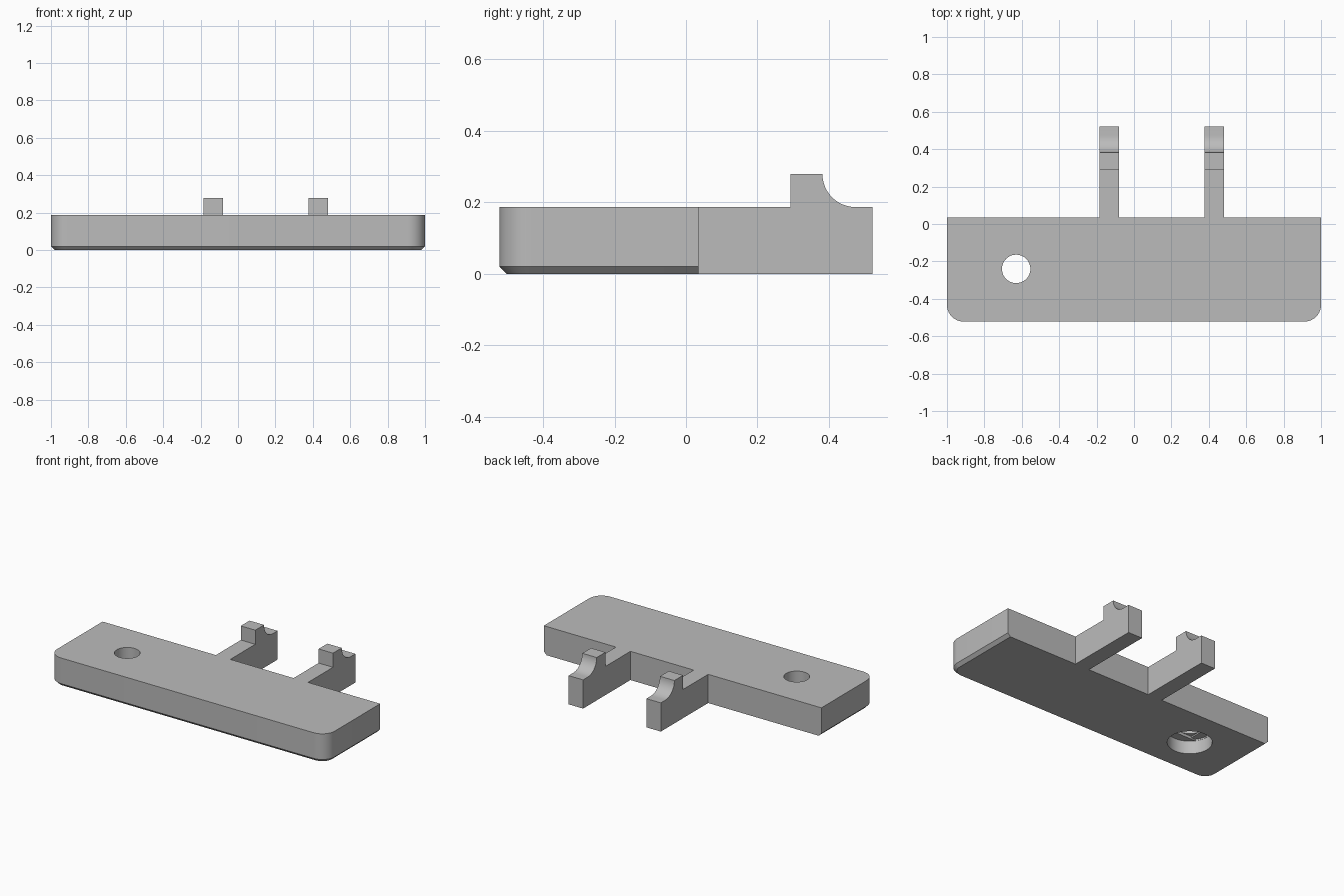
import bpy, bmesh
from math import cos, sin, pi, radians

default = bpy.data.objects.get("Cube")
if default:
    bpy.data.objects.remove(default, do_unlink=True)

# Single material
grey = bpy.data.materials.new("plain_grey")
grey.use_nodes = True
colour = (0.5, 0.5, 0.5, 1)
grey.diffuse_color = colour
grey.node_tree.nodes["Principled BSDF"].inputs["Base Color"].default_value = colour

FRONT, BACK, END = -0.522, 0.035, 0.522
HEIGHT, CORNER, CHAMFER = 0.187, 0.09, 0.02
HOLE_X, HOLE_Y, HOLE_R, BORE_R = -0.63, -0.24, 0.077, 0.133


def loft(name, rings):
    """Closed solid skinned through matching rings of points."""
    bm = bmesh.new()
    loops = [[bm.verts.new(p) for p in ring] for ring in rings]
    for a, b in zip(loops, loops[1:]):
        for i in range(len(a)):
            j = (i + 1) % len(a)
            bm.faces.new((a[i], a[j], b[j], b[i]))
    bm.faces.new(loops[0])
    bm.faces.new(loops[-1])
    bmesh.ops.recalc_face_normals(bm, faces=bm.faces)
    mesh = bpy.data.meshes.new(name)
    bm.to_mesh(mesh)
    bm.free()
    mesh.materials.append(grey)
    obj = bpy.data.objects.new(name, mesh)
    bpy.context.collection.objects.link(obj)
    return obj


def plate_ring(inset, z, steps=10):
    """Plate outline with rounded front corners and a straight back."""
    r, x = CORNER - inset, 1 - CORNER
    pts = [(-1 + inset, BACK, z)]
    for side, start in ((-1, pi), (1, 1.5 * pi)):
        for i in range(steps + 1):
            a = start + i * pi / 2 / steps
            pts.append((side * x + r * cos(a), FRONT + CORNER + r * sin(a), z))
    return pts + [(1 - inset, BACK, z)]


def round_ring(r, z, limit=1, steps=48):
    """Circle around the hole axis, optionally flattened in y."""
    return [(HOLE_X + r * cos(i * 2 * pi / steps),
             HOLE_Y + max(-limit, min(limit, r * sin(i * 2 * pi / steps))), z)
            for i in range(steps)]


def square_ring(z):
    return [(HOLE_X + sx * HOLE_R, HOLE_Y + sy * HOLE_R, z)
            for sx, sy in ((-1, -1), (1, -1), (1, 1), (-1, 1))]


# Base plate, chamfered below at the front and sides
plate = loft("base_plate", [plate_ring(CHAMFER, 0), plate_ring(0, CHAMFER),
                            plate_ring(0, HEIGHT)])

# Screw hole with a wider bore underneath and small stepped ledges
cutters = [
    loft("bore_cutter", [round_ring(BORE_R, z) for z in (-0.1, 0.085)]),
    loft("slot_cutter", [round_ring(BORE_R - 0.001, z, HOLE_R) for z in (0.03, 0.094)]),
    loft("square_cutter", [square_ring(z) for z in (0.02, 0.103)]),
    loft("hole_cutter", [round_ring(HOLE_R - 0.001, z) for z in (-0.2, 0.4)]),
]
for cutter in cutters:
    cutter.hide_render = True
    mod = plate.modifiers.new(cutter.name, "BOOLEAN")
    mod.operation, mod.solver, mod.object = "DIFFERENCE", "EXACT", cutter
bpy.context.view_layer.objects.active = plate
for cutter in cutters:
    bpy.ops.object.modifier_apply(modifier=cutter.name)
    bpy.data.objects.remove(cutter, do_unlink=True)

# Two rear arms, each with an upright post and a concave cradle behind it
POST_TOP, CRADLE_R, CRADLE_Y = 0.279, 0.092, 0.474
profile = [(BACK, 0), (BACK, HEIGHT), (0.292, HEIGHT), (0.292, POST_TOP)]
profile += [(CRADLE_Y - CRADLE_R * cos(a), POST_TOP - CRADLE_R * sin(a))
            for a in (i * pi / 24 for i in range(13))]
profile += [(END, HEIGHT), (END, 0)]
arms = [loft(name, [[(x + dx, y, z) for y, z in profile] for dx in (-0.052, 0.052)])
        for name, x in (("right_arm", -0.132), ("left_arm", 0.428))]

# Smooth the curved surfaces, keep edges sharp
bpy.ops.object.select_all(action="DESELECT")
for obj in [plate] + arms:
    obj.select_set(True)
bpy.ops.object.shade_smooth_by_angle(angle=radians(30))
